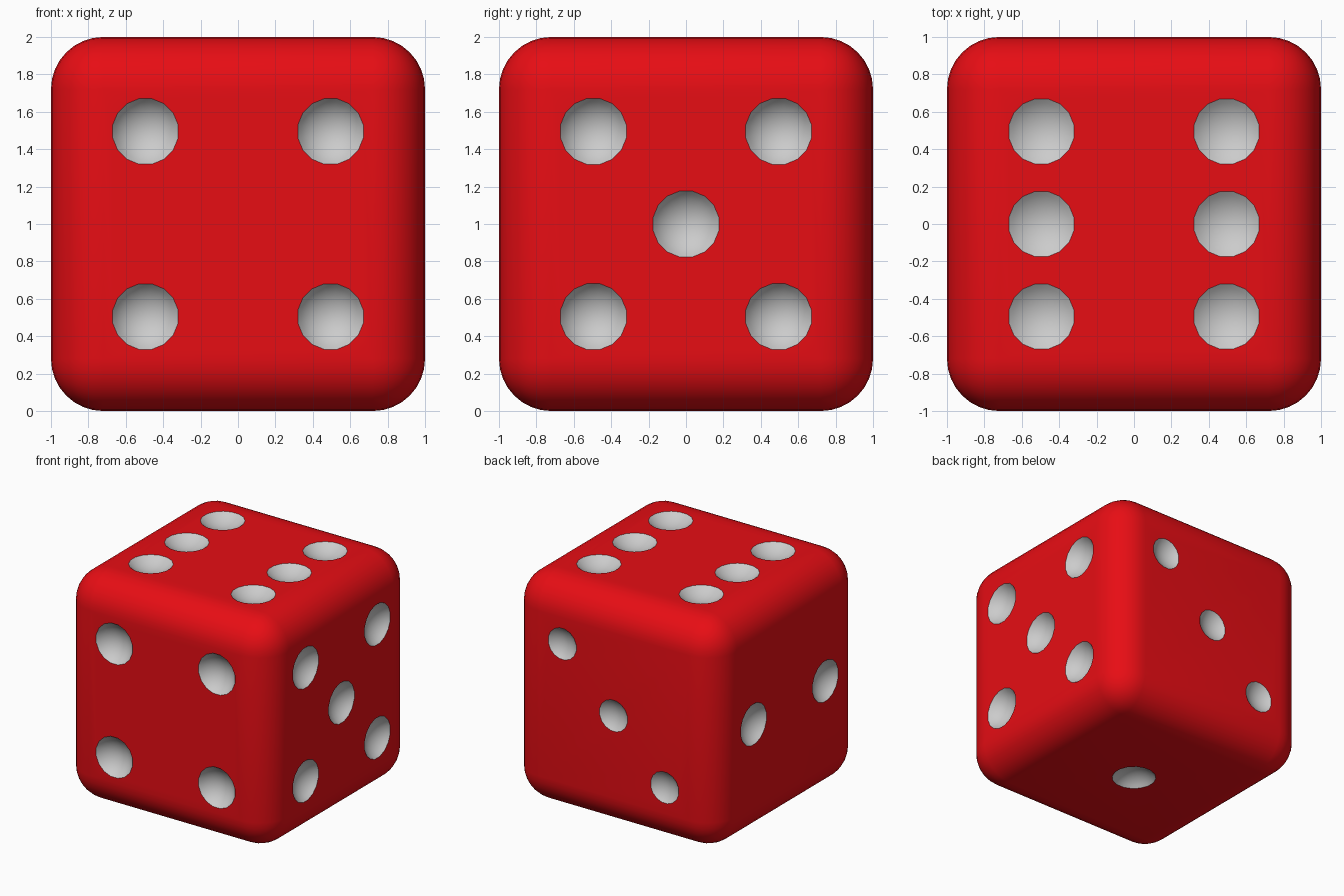
import bpy, bmesh
from math import sin, cos, pi, atan
from mathutils import Vector

if "Cube" in bpy.data.objects:
    bpy.data.objects.remove(bpy.data.objects["Cube"])


def material(name, colour):
    m = bpy.data.materials.new(name)
    m.diffuse_color = (*colour, 1)
    m.use_nodes = True
    m.node_tree.nodes["Principled BSDF"].inputs["Base Color"].default_value = m.diffuse_color
    return m


red = material("red", (0.8, 0.004, 0.007))
pale = material("pale_grey", (0.64, 0.64, 0.64))

# Body: rounded cube standing on the ground
bpy.ops.mesh.primitive_cube_add(size=2, location=(0, 0, 1))
die = bpy.context.object
die.name = "die_body"
die.data.materials.append(red)
die.data.materials.append(pale)
bevel = die.modifiers.new("rounding", 'BEVEL')
bevel.width = 0.28
bevel.segments = 8
bpy.ops.object.modifier_apply(modifier=bevel.name)


def add_pip(bm, normal, u, v, a, b, radius, depth, sides=16, rings=6):
    """Shallow spherical cup with a short straight collar above the face."""
    centre = Vector((0, 0, 1)) + normal * 1.002 + u * a + v * b
    angle = 2 * atan(depth / radius)
    ball = radius / sin(angle)
    profile = [(radius, 0.08)]
    for i in range(rings):
        t = angle * (1 - i / rings)
        profile.append((ball * sin(t), ball * (cos(angle) - cos(t))))
    loops = []
    for r, h in profile:
        loops.append([bm.verts.new(centre + normal * h
                      + u * r * cos(2 * pi * (k + .5) / sides)
                      + v * r * sin(2 * pi * (k + .5) / sides))
                      for k in range(sides)])
    for top, low in zip(loops, loops[1:]):
        for k in range(sides):
            n = (k + 1) % sides
            bm.faces.new((top[k], top[n], low[n], low[k]))
    tip = bm.verts.new(centre + normal * ball * (cos(angle) - 1))
    for k in range(sides):
        bm.faces.new((loops[-1][k], loops[-1][(k + 1) % sides], tip))
    bm.faces.new(loops[0])


# Pips: face normal, face axes, positions, radius, depth
X, Y, Z = Vector((1, 0, 0)), Vector((0, 1, 0)), Vector((0, 0, 1))
s = 0.495
corners = [(a, b) for a in (-s, s) for b in (-s, s)]
faces = [
    (Z, X, Y, corners + [(-s, 0), (s, 0)], 0.18, 0.07),   # top: six
    (-Z, X, Y, [(0, 0)], 0.182, 0.09),                    # bottom: one
    (-Y, X, Z, corners, 0.18, 0.1),                       # front: four
    (Y, X, Z, [(s, s), (0, 0), (-s, -s)], 0.14, 0.055),   # back: three
    (X, Y, Z, corners + [(0, 0)], 0.181, 0.1),            # right: five
    (-X, Y, Z, [(-s, 0), (s, 0)], 0.181, 0.1),            # left: two
]
bm = bmesh.new()
for normal, u, v, spots, radius, depth in faces:
    for a, b in spots:
        add_pip(bm, normal, u, v, a, b, radius, depth)
bmesh.ops.recalc_face_normals(bm, faces=bm.faces[:])
mesh = bpy.data.meshes.new("pip_cutters")
bm.to_mesh(mesh)
bm.free()
mesh.materials.append(pale)
cutter = bpy.data.objects.new("pip_cutters", mesh)
cutter.hide_render = True
bpy.context.collection.objects.link(cutter)

# Carve the pips, keeping the cutter's colour inside them
cut = die.modifiers.new("pips", 'BOOLEAN')
cut.operation = 'DIFFERENCE'
cut.solver = 'EXACT'
cut.material_mode = 'TRANSFER'
cut.object = cutter
bpy.context.view_layer.objects.active = die
bpy.ops.object.modifier_apply(modifier=cut.name)
bpy.data.objects.remove(cutter)
bpy.ops.object.shade_smooth_by_angle(angle=0.5)
